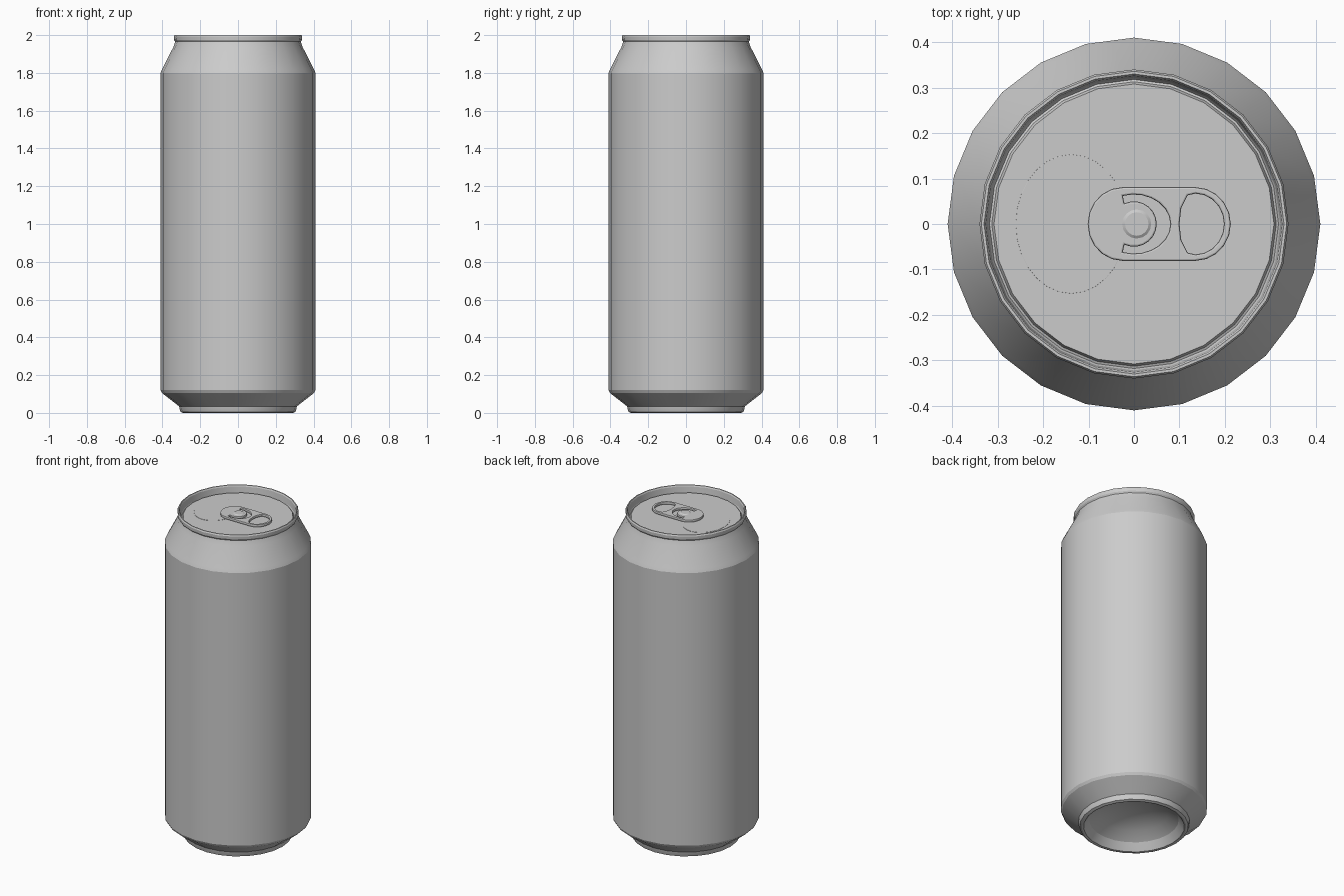
import bpy, bmesh
from math import pi, sin, cos, radians

if "Cube" in bpy.data.objects:
    bpy.data.objects.remove(bpy.data.objects["Cube"])

SIDES = 24


def finish(obj, angle=20):
    bpy.ops.object.select_all(action='DESELECT')
    obj.select_set(True)
    bpy.context.view_layer.objects.active = obj
    bpy.ops.object.shade_smooth_by_angle(angle=radians(angle))


def lathe(name, profile, location=(0, 0, 0), sides=SIDES):
    """Revolve (radius, z) points around z; radius 0 becomes a single pole."""
    bm = bmesh.new()
    rings = []
    for r, z in profile:
        n = 1 if r == 0 else sides
        rings.append([bm.verts.new((r * cos(2 * pi * i / sides), r * sin(2 * pi * i / sides), z))
                      for i in range(n)])
    for a, b in zip(rings, rings[1:]):
        for i in range(sides):
            j = (i + 1) % sides
            quad = [a[i % len(a)], a[j % len(a)], b[j % len(b)], b[i % len(b)]]
            bm.faces.new(list(dict.fromkeys(quad)))
    bmesh.ops.recalc_face_normals(bm, faces=bm.faces)
    mesh = bpy.data.meshes.new(name)
    bm.to_mesh(mesh)
    bm.free()
    obj = bpy.data.objects.new(name, mesh)
    obj.location = location
    bpy.context.collection.objects.link(obj)
    finish(obj)
    return obj


def arc(cx, cy, rx, ry, a0, a1, n=10):
    return [(cx + rx * cos(radians(a0 + (a1 - a0) * i / n)),
             cy + ry * sin(radians(a0 + (a1 - a0) * i / n))) for i in range(n + 1)]


def plate(name, outlines, z, half, bevel):
    """Filled flat plate; outlines after the first are holes."""
    cu = bpy.data.curves.new(name, 'CURVE')
    cu.dimensions = '2D'
    cu.fill_mode = 'BOTH'
    cu.extrude = half
    cu.bevel_depth = bevel
    cu.bevel_resolution = 1
    cu.offset = -bevel
    for pts in outlines:
        s = cu.splines.new('POLY')
        s.points.add(len(pts) - 1)
        for p, (x, y) in zip(s.points, pts):
            p.co = (x, y, 0, 1)
        s.use_cyclic_u = True
    obj = bpy.data.objects.new(name, cu)
    obj.location.z = z
    bpy.context.collection.objects.link(obj)
    bpy.ops.object.select_all(action='DESELECT')
    obj.select_set(True)
    bpy.context.view_layer.objects.active = obj
    bpy.ops.object.convert(target='MESH')
    finish(bpy.context.object, 30)


# Can wall, rim, recessed lid and domed base in one closed profile
lathe("can_body", [
    (0, 0.125), (0.10, 0.115), (0.19, 0.085), (0.25, 0.045), (0.272, 0.015),
    (0.282, 0.002), (0.292, 0), (0.304, 0.005), (0.309, 0.02), (0.312, 0.035),
    (0.325, 0.045), (0.402, 0.105), (0.41, 0.12), (0.41, 1.80), (0.402, 1.82),
    (0.343, 1.935), (0.333, 1.965), (0.339, 1.975), (0.340, 1.992), (0.336, 2.0),
    (0.330, 2.0), (0.326, 1.992), (0.322, 1.955), (0.318, 1.948), (0.313, 1.950),
    (0.308, 1.962), (0, 1.962)])

# Scored opening panel
plate("opening_panel", [arc(-0.138, 0, 0.122, 0.153, 0, 360, 28)[:-1]], 1.962, 0.001, 0.0005)

# Pull tab with finger hole and C-shaped slot around the rivet
outline = arc(-0.025, 0, 0.077, 0.081, 90, 270) + arc(0.135, 0, 0.078, 0.081, -90, 90)
finger = arc(0.135, 0, 0.063, 0.067, -90, 90) + [(0.118, 0.063), (0.104, 0.035),
                                                 (0.100, 0), (0.104, -0.035), (0.118, -0.063)]
slot = arc(0, 0, 0.080, 0.065, -108, 108, 14) + arc(0, 0, 0.050, 0.050, 115, -115, 14)
plate("pull_tab", [outline, finger, slot], 1.973, 0.004, 0.004)

# Rivet
lathe("rivet", [(0.032, 1.962), (0.032, 1.981), (0.026, 1.985), (0, 1.985)], (0.006, 0, 0), 16)
